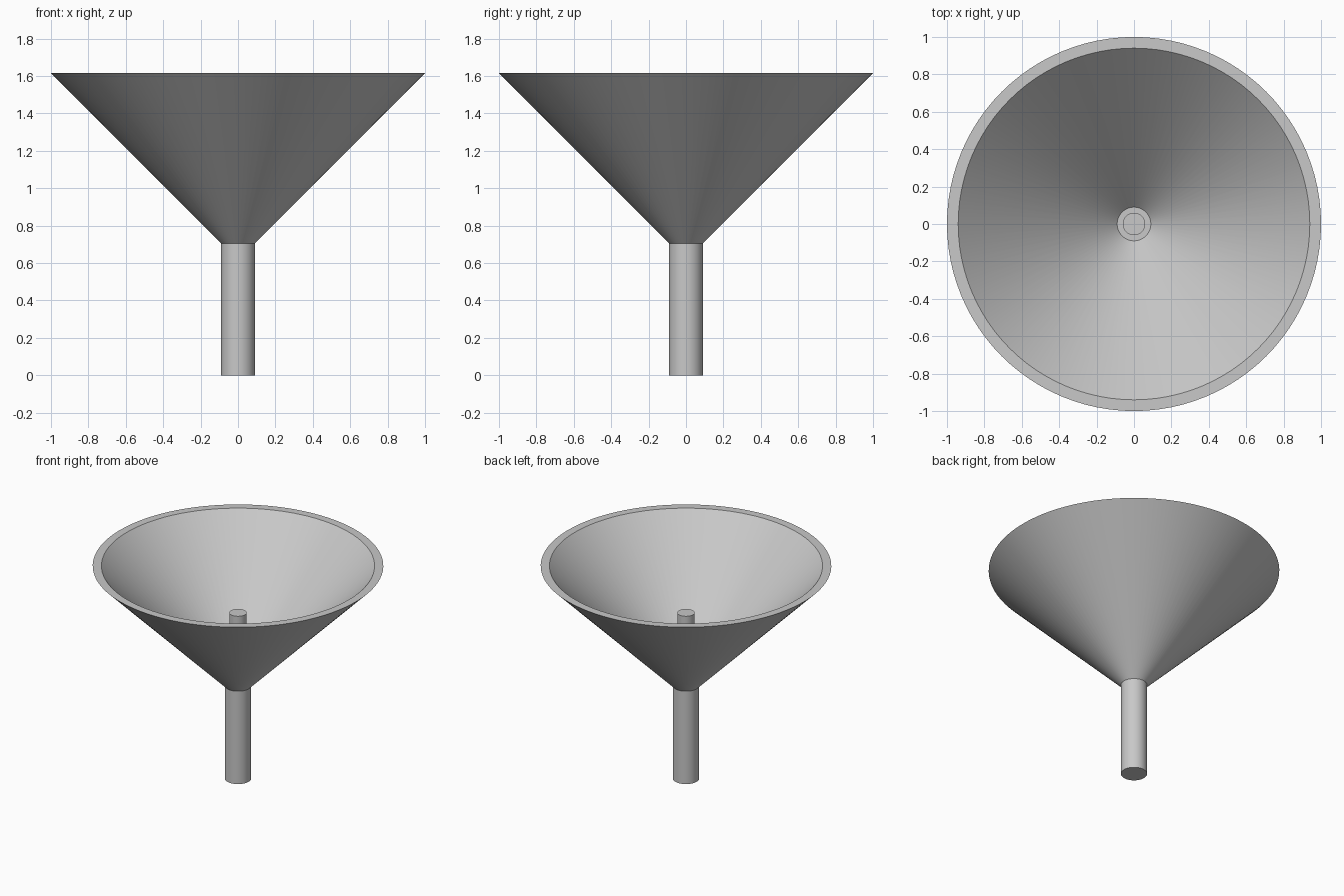
import bpy, bmesh, math

cube = bpy.data.objects.get("Cube")
if cube:
    bpy.data.objects.remove(cube, do_unlink=True)

SEGMENTS = 96
STEM_R, PIN_R, WALL = 0.09, 0.06, 0.06
NECK_Z, RIM_Z, PIN_Z = 0.705, 1.615, 1.26
FLOOR_Z = NECK_Z + WALL

grey = bpy.data.materials.new("light grey")
grey.use_nodes = True
colour = (0.58, 0.58, 0.58, 1)
grey.diffuse_color = colour
grey.node_tree.nodes["Principled BSDF"].inputs["Base Color"].default_value = colour


def lathe(name, profile):
    """Spin a (radius, height) profile around the z axis."""
    bm = bmesh.new()
    verts = [bm.verts.new((r, 0, z)) for r, z in profile]
    edges = [bm.edges.new(pair) for pair in zip(verts, verts[1:])]
    bmesh.ops.spin(bm, geom=verts + edges, cent=(0, 0, 0), axis=(0, 0, 1),
                   angle=math.tau, steps=SEGMENTS, use_duplicate=False)
    bmesh.ops.remove_doubles(bm, verts=bm.verts, dist=1e-5)
    bmesh.ops.recalc_face_normals(bm, faces=bm.faces)
    mesh = bpy.data.meshes.new(name)
    bm.to_mesh(mesh)
    bm.free()
    mesh.materials.append(grey)
    obj = bpy.data.objects.new(name, mesh)
    bpy.context.collection.objects.link(obj)
    bpy.ops.object.select_all(action='DESELECT')
    obj.select_set(True)
    bpy.context.view_layer.objects.active = obj
    bpy.ops.object.shade_smooth_by_angle(angle=math.radians(30))
    return obj


# Solid round stem
lathe("stem", [(0, 0), (STEM_R, 0), (STEM_R, NECK_Z), (0, NECK_Z)])

# Thick-walled cone with a flat rim and a small flat floor
lathe("cone", [(0, NECK_Z), (STEM_R, NECK_Z), (1, RIM_Z),
               (1 - WALL, RIM_Z), (STEM_R, FLOOR_Z), (0, FLOOR_Z)])

# Slim pin standing inside the cone
lathe("center_pin", [(0, FLOOR_Z), (PIN_R, FLOOR_Z), (PIN_R, PIN_Z), (0, PIN_Z)])
